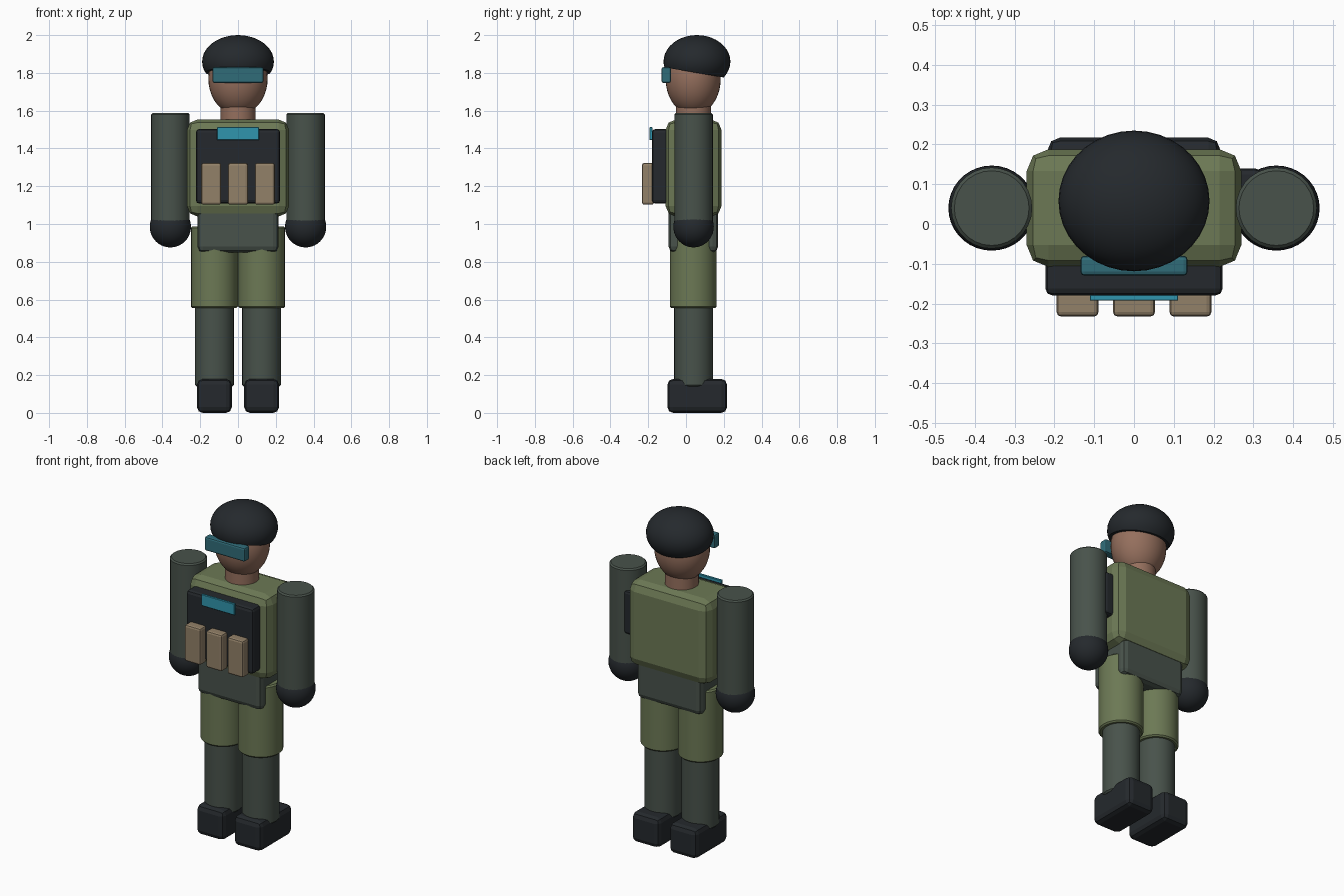
import bpy, bmesh, math
from mathutils import Vector, Matrix

if "Cube" in bpy.data.objects:
    bpy.data.objects.remove(bpy.data.objects["Cube"])


def material(name, rgb):
    m = bpy.data.materials.new(name)
    m.diffuse_color = (*rgb, 1)
    m.use_nodes = True
    m.node_tree.nodes["Principled BSDF"].inputs["Base Color"].default_value = m.diffuse_color
    return m


OLIVE = material("olive", (0.15, 0.19, 0.09))
DARK = material("dark", (0.018, 0.022, 0.026))
GREY = material("grey_green", (0.065, 0.085, 0.07))
TAN = material("tan", (0.29, 0.22, 0.14))
SKIN = material("skin", (0.30, 0.16, 0.11))
TEAL = material("teal", (0.03, 0.30, 0.42))
VISOR = material("visor", (0.03, 0.15, 0.19))


def finish(name, bm, mat, smooth):
    bmesh.ops.recalc_face_normals(bm, faces=bm.faces)
    mesh = bpy.data.meshes.new(name)
    bm.to_mesh(mesh)
    bm.free()
    mesh.materials.append(mat)
    ob = bpy.data.objects.new(name, mesh)
    bpy.context.collection.objects.link(ob)
    if smooth:
        bpy.ops.object.select_all(action='DESELECT')
        ob.select_set(True)
        bpy.context.view_layer.objects.active = ob
        bpy.ops.object.shade_smooth_by_angle(angle=math.radians(35))
    return ob


def box(name, x, y, z, mat, bevel, segments=2):
    """Bevelled box from (min, max) ranges."""
    bm = bmesh.new()
    bmesh.ops.create_cube(bm, size=1)
    for v in bm.verts:
        v.co = [(r[0] + r[1]) / 2 + c * (r[1] - r[0]) for r, c in zip((x, y, z), v.co)]
    bmesh.ops.bevel(bm, geom=bm.edges[:], offset=bevel, segments=segments,
                    profile=0.5, affect='EDGES')
    return finish(name, bm, mat, False)


def cylinder(name, x, y, z, r, mat, bevel=0.008):
    bm = bmesh.new()
    bmesh.ops.create_cone(bm, cap_ends=True, segments=28, radius1=r, radius2=r,
                          depth=z[1] - z[0],
                          matrix=Matrix.Translation((x, y, (z[0] + z[1]) / 2)))
    rims = [e for e in bm.edges if abs(e.verts[0].co.z - e.verts[1].co.z) < 1e-5]
    bmesh.ops.bevel(bm, geom=rims, offset=bevel, segments=1, affect='EDGES')
    return finish(name, bm, mat, True)


def ellipsoid(name, centre, radii, mat, cut=None):
    """Ellipsoid; cut = (point, normal) keeps the side the normal faces."""
    bm = bmesh.new()
    bmesh.ops.create_uvsphere(bm, u_segments=36, v_segments=20, radius=1,
                              matrix=Matrix.Translation(centre) @ Matrix.Diagonal((*radii, 1)))
    if cut:
        res = bmesh.ops.bisect_plane(bm, geom=bm.verts[:] + bm.edges[:] + bm.faces[:],
                                     plane_co=cut[0], plane_no=cut[1], clear_inner=True)
        rim = [g for g in res['geom_cut'] if isinstance(g, bmesh.types.BMEdge)]
        bmesh.ops.contextual_create(bm, geom=rim)
    return finish(name, bm, mat, True)


# Head, neck, helmet and visor
ellipsoid("head", (0, 0.038, 1.77), (0.157, 0.146, 0.193), SKIN)
cylinder("neck", 0, 0.04, (1.50, 1.64), 0.093, SKIN)
ellipsoid("helmet", (0, 0.058, 1.86), (0.19, 0.177, 0.14), DARK,
          cut=(Vector((0, 0.058, 1.80)), Vector((0, 0.17, 1)).normalized()))
box("visor", (-0.135, 0.135), (-0.13, -0.08), (1.747, 1.83), VISOR, 0.01)

# Torso, pelvis and chest gear
box("torso", (-0.27, 0.27), (-0.108, 0.188), (1.04, 1.553), OLIVE, 0.055)
box("pelvis", (-0.215, 0.215), (-0.092, 0.17), (0.85, 1.10), GREY, 0.03)
box("chest_plate", (-0.223, 0.223), (-0.18, -0.09), (1.108, 1.503), DARK, 0.018)
box("chest_badge", (-0.111, 0.111), (-0.193, -0.178), (1.445, 1.513), TEAL, 0.002, 1)
box("side_radio", (0.25, 0.32), (0.03, 0.14), (1.20, 1.46), DARK, 0.015)
for i in (-1, 0, 1):
    c = i * 0.142
    box("pouch", (c - 0.053, c + 0.053), (-0.233, -0.17), (1.102, 1.323), TAN, 0.012)

# Arms and legs, one per side
for side, s in (("left", 1), ("right", -1)):
    cylinder(side + "_arm", s * 0.358, 0.04, (0.96, 1.587), 0.102, GREY)
    ellipsoid(side + "_hand", (s * 0.358, 0.04, 0.985), (0.109, 0.107, 0.109), DARK)
    cylinder(side + "_thigh", s * 0.125, 0.038, (0.555, 0.987), 0.124, OLIVE)
    cylinder(side + "_shin", s * 0.125, 0.04, (0.14, 0.58), 0.103, GREY)
    b = s * 0.125
    box(side + "_boot", (b - 0.092, b + 0.092), (-0.098, 0.217), (0, 0.18), DARK, 0.03)
